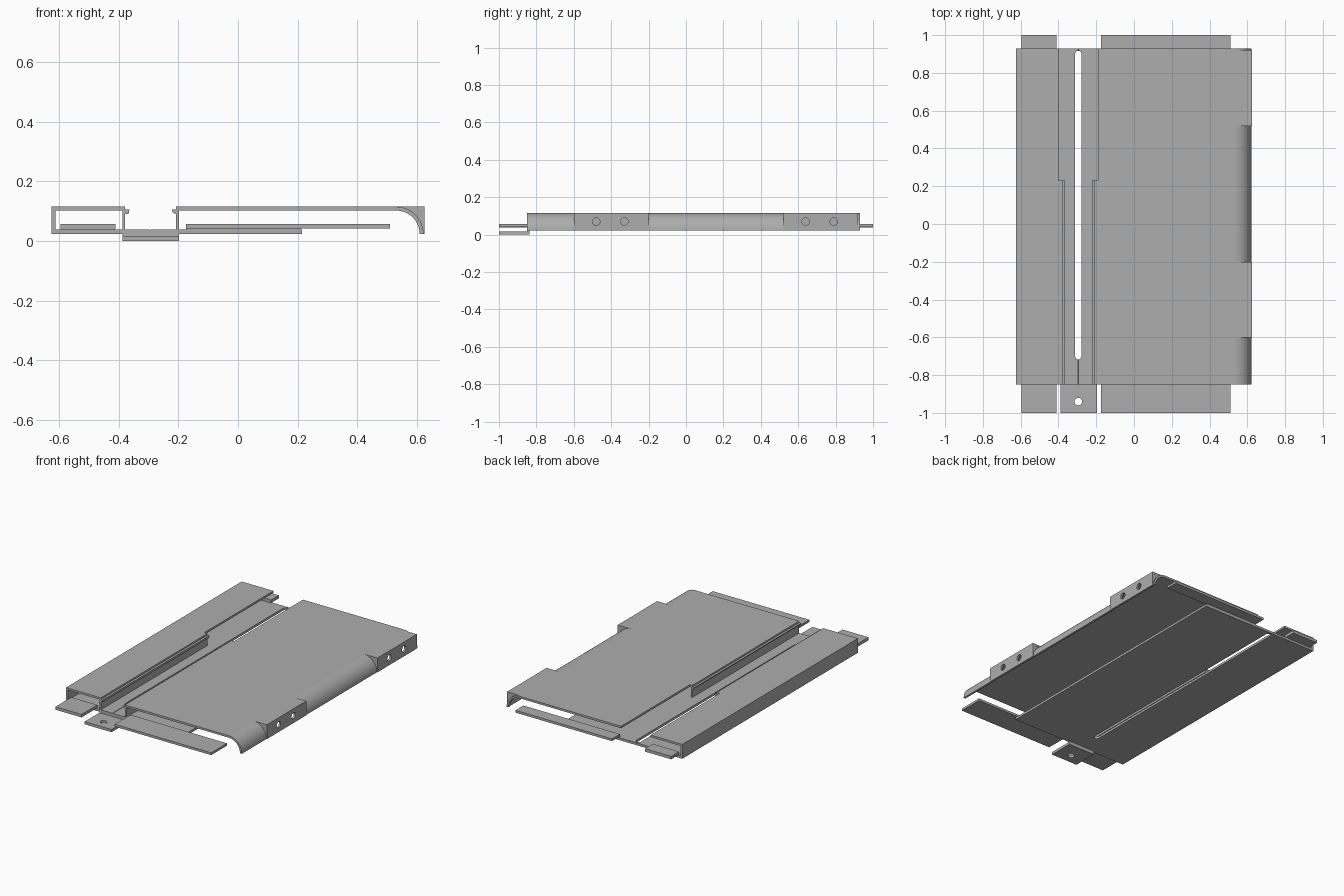
import bpy, bmesh, math
from mathutils import Matrix

if "Cube" in bpy.data.objects:
    bpy.data.objects.remove(bpy.data.objects["Cube"], do_unlink=True)

grey = bpy.data.materials.new("plain grey metal")
grey.use_nodes = True
grey.diffuse_color = (0.42, 0.42, 0.42, 1)
grey.node_tree.nodes["Principled BSDF"].inputs["Base Color"].default_value = grey.diffuse_color

FRONT, BACK = -0.85, 0.93
T = 0.013


def finish(name, bm):
    bmesh.ops.recalc_face_normals(bm, faces=bm.faces)
    mesh = bpy.data.meshes.new(name)
    bm.to_mesh(mesh)
    bm.free()
    mesh.materials.append(grey)
    obj = bpy.data.objects.new(name, mesh)
    bpy.context.scene.collection.objects.link(obj)
    return obj


def extrude(name, profile, y0, y1):
    """Extrude an (x, z) outline along y."""
    bm = bmesh.new()
    face = bm.faces.new([bm.verts.new((x, y0, z)) for x, z in profile])
    new = bmesh.ops.extrude_face_region(bm, geom=[face])["geom"]
    bmesh.ops.translate(bm, vec=(0, y1 - y0, 0),
                        verts=[g for g in new if isinstance(g, bmesh.types.BMVert)])
    return finish(name, bm)


def box(name, x0, x1, y0, y1, z0, z1):
    return extrude(name, [(x0, z0), (x1, z0), (x1, z1), (x0, z1)], y0, y1)


def rod(name, radius, center, axis):
    bm = bmesh.new()
    turn = Matrix.Rotation(math.pi / 2, 4, 'Y') if axis == 'X' else Matrix()
    bmesh.ops.create_cone(bm, cap_ends=True, segments=32, radius1=radius, radius2=radius,
                          depth=0.1, matrix=Matrix.Translation(center) @ turn)
    return finish(name, bm)


def cut(obj, cutters):
    """Subtract cutters, bake the result and drop the cutters."""
    for c in cutters:
        mod = obj.modifiers.new("cut", 'BOOLEAN')
        mod.operation, mod.solver, mod.object = 'DIFFERENCE', 'EXACT', c
    bpy.context.view_layer.update()
    graph = bpy.context.evaluated_depsgraph_get()
    mesh = bpy.data.meshes.new_from_object(obj.evaluated_get(graph))
    obj.modifiers.clear()
    obj.data = mesh
    for c in cutters:
        bpy.data.objects.remove(c, do_unlink=True)


# Folded body: closed side channel, central trough with hooked lips, wide cover
body = extrude("folded_body", [
    (-0.625, 0.023), (0.215, 0.023), (0.215, 0.038), (-0.197, 0.038),
    (-0.197, 0.102), (0.53, 0.102), (0.53, 0.115), (-0.208, 0.115),
    (-0.208, 0.105), (-0.222, 0.105), (-0.219, 0.096), (-0.208, 0.09),
    (-0.208, 0.038), (-0.378, 0.038), (-0.378, 0.09), (-0.367, 0.09),
    (-0.364, 0.105), (-0.378, 0.105), (-0.378, 0.115), (-0.625, 0.115)],
    FRONT, BACK)
# Hollow of the side channel, wider trough at the back, slot and groove
SX = -0.295
cut(body, [
    box("channel_cutter", -0.612, -0.388, -1.1, 1.1, 0.038, 0.102),
    box("relief_cutter", -0.40, -0.19, 0.23, 1.1, 0.038, 0.3),
    box("slot_cutter", SX - 0.017, SX + 0.017, -0.70, 0.90, -0.02, 0.08),
    rod("slot_front_cutter", 0.017, (SX, -0.70, 0.03), 'Z'),
    rod("slot_back_cutter", 0.017, (SX, 0.90, 0.03), 'Z'),
    extrude("groove_cutter", [(SX, 0.034), (SX + 0.004, 0.042), (SX - 0.004, 0.042)],
            -1.1, 1.1)])

# Rounded cover edge, in the stretches between the square mounting corners
CX, CZ, R = 0.53, 0.023, 0.092
arc = [(math.cos(a), math.sin(a)) for a in (math.pi / 2 * i / 16 for i in range(17))]
outer = [(CX + R * c, CZ + R * s) for c, s in arc]
inner = [(CX + (R - T) * c, CZ + (R - T) * s) for c, s in arc]
for i, (y0, y1) in enumerate([(FRONT, -0.60), (-0.20, 0.52), (0.92, BACK)]):
    edge = extrude(f"rounded_edge_{i + 1}", outer + inner[::-1], y0, y1)
    for p in edge.data.polygons:
        p.use_smooth = abs(p.normal.y) < 0.5
    bpy.ops.object.select_all(action='DESELECT')
    edge.select_set(True)
    bpy.context.view_layer.objects.active = edge
    bpy.ops.object.shade_smooth_by_angle(angle=math.radians(30))

# Square mounting corners with two screw holes and closed ends
XR = 0.625
for i, (y0, y1, holes) in enumerate([(-0.60, -0.20, (-0.48, -0.33)),
                                     (0.52, 0.92, (0.64, 0.79))]):
    corner = extrude(f"mounting_corner_{i + 1}", [
        (CX, 0.102), (XR - T, 0.102), (XR - T, CZ), (XR, CZ), (XR, 0.115), (CX, 0.115)],
        y0, y1)
    cut(corner, [rod("hole_cutter", 0.02, (XR, y, 0.07), 'X') for y in holes])
    for side, ya in (("front", y0), ("back", y1 - T)):
        extrude(f"corner_{side}_gusset_{i + 1}", inner + [(CX, 0.114), (XR - 0.001, 0.114),
                                                         (XR - 0.001, CZ)], ya + 0.001, ya + T - 0.001)

# End tongues
for end, y0, y1 in (("front", -1, FRONT + 0.01), ("back", BACK - 0.01, 1)):
    box(f"{end}_narrow_tongue", -0.595, -0.41, y0, y1, 0.038, 0.057)
    box(f"{end}_wide_tongue", -0.175, 0.51, y0, y1, 0.042, 0.057)
    box(f"{end}_tongue_seat", -0.175, 0.21, max(y0, FRONT), min(y1, BACK), 0.036, 0.043)

# Screw tab below the trough
tab = box("screw_tab", -0.388, -0.197, -1, FRONT + 0.012, 0, 0.017)
cut(tab, [rod("tab_hole_cutter", 0.02, (SX, -0.94, 0), 'Z')])
box("tab_joint", -0.388, -0.197, FRONT, FRONT + 0.012, 0.016, 0.024)
